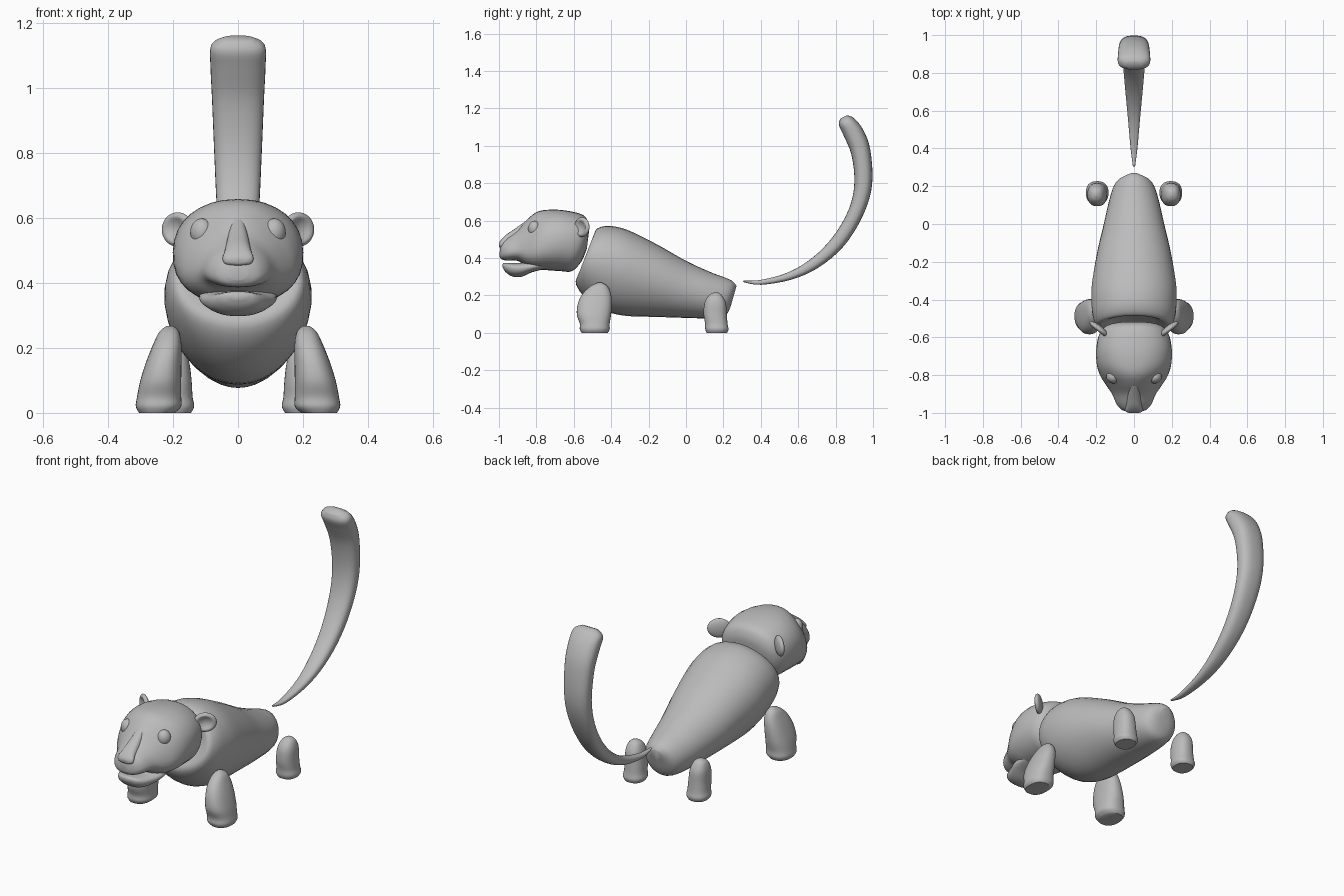
import bpy, bmesh, math
from mathutils import Vector, Matrix

cube = bpy.data.objects.get("Cube")
if cube:
    bpy.data.objects.remove(cube, do_unlink=True)

clay = bpy.data.materials.new("clay_grey")
clay.use_nodes = True
GREY = (0.5, 0.5, 0.5, 1)
clay.diffuse_color = GREY
clay.node_tree.nodes["Principled BSDF"].inputs["Base Color"].default_value = GREY


def finish(name, bm, mirrored=False):
    """Turn a bmesh into a smooth object, optionally paired across x."""
    bmesh.ops.recalc_face_normals(bm, faces=bm.faces)
    mesh = bpy.data.meshes.new(name)
    bm.to_mesh(mesh)
    bm.free()
    mesh.materials.append(clay)
    obj = bpy.data.objects.new(name, mesh)
    bpy.context.collection.objects.link(obj)
    if mirrored:
        obj.modifiers.new("pair", "MIRROR").use_axis[0] = True
    bpy.ops.object.select_all(action="DESELECT")
    obj.select_set(True)
    bpy.context.view_layer.objects.active = obj
    bpy.ops.object.shade_smooth_by_angle(angle=math.radians(50))
    return obj


def smooth_rows(rows, steps=4):
    """Catmull-Rom interpolation between rows of numbers."""
    out = []
    last = len(rows) - 1
    for i in range(last):
        a, b, c, d = rows[max(i - 1, 0)], rows[i], rows[i + 1], rows[min(i + 2, last)]
        for s in range(steps):
            t = s / steps
            out.append([q + t / 2 * (r - p + t * (2 * p - 5 * q + 4 * r - e
                        + t * (3 * (q - r) + e - p)))
                        for p, q, r, e in zip(a, b, c, d)])
    return out + [list(rows[-1])]


def loft(name, rings, power=1.0, mirrored=False, sides=32):
    """Skin rings given as (centre, half axis, half width along x, egg factor)."""
    bm = bmesh.new()
    loops = []
    for centre, axis, width, egg in rings:
        loop = []
        for j in range(sides):
            t = math.tau * j / sides
            c, s = math.cos(t), math.sin(t)
            c2 = math.copysign(abs(c) ** power, c)
            s2 = math.copysign(abs(s) ** power, s)
            across = Vector((width * s2 * (1 + egg * c), 0, 0))
            loop.append(bm.verts.new(centre + axis * c2 + across))
        loops.append(loop)
    for a, b in zip(loops, loops[1:]):
        for j in range(sides):
            k = (j + 1) % sides
            bm.faces.new((a[j], a[k], b[k], b[j]))
    bm.faces.new(loops[0])
    bm.faces.new(loops[-1])
    return finish(name, bm, mirrored)


def profile_loft(name, rows, power=1.0):
    """Rows: top y, top z, bottom y, bottom z, half width, egg factor."""
    rings = []
    for y1, z1, y2, z2, w, egg in smooth_rows(rows):
        top, low = Vector((0, y1, z1)), Vector((0, y2, z2))
        rings.append(((top + low) / 2, (top - low) / 2, w, egg))
    return loft(name, rings, power)


def leg(name, rows):
    """Rows: centre x, y, z, half width, half depth."""
    rings = [(Vector((x, y, z)), Vector((0, ry, 0)), rx, 0)
             for x, y, z, rx, ry in smooth_rows(rows)]
    return loft(name, rings, 0.85, mirrored=True)


# Body: slanted neck opening, deep chest, low rump
profile_loft("body", [
    (-.47, .5, -.55, .33, .11, 0),
    (-.485, .545, -.59, .275, .185, 0),
    (-.45, .568, -.55, .2, .215, .05),
    (-.39, .57, -.45, .125, .225, .1),
    (-.3, .545, -.33, .092, .222, .1),
    (-.15, .47, -.15, .085, .195, .05),
    (0, .385, 0, .08, .16, 0),
    (.13, .325, .13, .077, .13, 0),
    (.21, .295, .2, .085, .105, 0),
    (.25, .275, .23, .12, .075, 0),
    (.27, .25, .25, .18, .03, 0)])

# Head: round skull narrowing to a short muzzle
profile_loft("head", [
    (-.52, .53, -.53, .45, .06, 0),
    (-.52, .58, -.56, .38, .14, 0),
    (-.55, .63, -.61, .33, .182, 0),
    (-.65, .655, -.67, .33, .2, 0),
    (-.74, .658, -.74, .335, .197, -.1),
    (-.8, .645, -.8, .34, .175, -.25),
    (-.85, .605, -.85, .355, .142, -.35),
    (-.9, .55, -.9, .385, .11, -.35),
    (-.95, .515, -.955, .387, .09, -.25),
    (-.98, .49, -.985, .392, .065, -.15),
    (-.993, .465, -.998, .41, .03, 0)], 0.9)

# Lower jaw, leaving a thin gap for the mouth
profile_loft("jaw", [
    (-.72, .39, -.72, .35, .1, 0),
    (-.82, .385, -.82, .325, .12, 0),
    (-.89, .374, -.88, .3, .1, .15),
    (-.94, .374, -.93, .302, .08, .15),
    (-.97, .374, -.965, .325, .055, .1),
    (-.98, .368, -.98, .35, .025, 0)], 0.85)

# Nose bridge and pad
profile_loft("nose", [
    (-.84, .61, -.84, .5, .025, 0),
    (-.92, .553, -.91, .47, .036, 0),
    (-.965, .522, -.955, .45, .042, 0),
    (-.991, .495, -.988, .452, .047, 0),
    (-1, .48, -1, .46, .028, 0)], 0.8)

# Tail: thin at the root, widening into a broad raised tip
profile_loft("tail", [
    (.308, .28, .305, .272, .006, 0),
    (.4, .283, .4, .257, .018, 0),
    (.55, .325, .565, .285, .032, 0),
    (.68, .405, .71, .35, .045, 0),
    (.79, .52, .845, .465, .056, 0),
    (.87, .66, .945, .625, .066, 0),
    (.9, .8, .995, .79, .073, 0),
    (.885, .95, .985, .98, .08, 0),
    (.845, 1.05, .945, 1.09, .085, 0),
    (.818, 1.11, .895, 1.15, .083, 0),
    (.825, 1.145, .86, 1.163, .045, 0)], 0.8)

# Legs
leg("front_legs", [
    (.25, -.488, 0, .055, .07),
    (.245, -.488, .02, .07, .08),
    (.243, -.488, .05, .068, .08),
    (.238, -.492, .1, .063, .092),
    (.228, -.487, .16, .054, .09),
    (.218, -.477, .21, .044, .075),
    (.212, -.465, .25, .03, .045),
    (.21, -.46, .268, .01, .012)])
leg("hind_legs", [
    (.195, .165, 0, .05, .055),
    (.195, .165, .02, .06, .062),
    (.195, .162, .05, .055, .06),
    (.195, .156, .1, .052, .062),
    (.198, .156, .16, .047, .057),
    (.2, .157, .2, .032, .035),
    (.2, .16, .215, .01, .012)])


def ellipsoid(centre, size, turn):
    bm = bmesh.new()
    place = (Matrix.Translation(centre) @ Matrix.Rotation(turn, 4, "Z")
             @ Matrix.Diagonal((*size, 1)))
    bmesh.ops.create_uvsphere(bm, u_segments=32, v_segments=20, radius=1)
    return bm, place


# Eyes
bm, place = ellipsoid((.112, -.81, .557), (.036, .033, .042), math.radians(35))
bm.transform(place)
finish("eyes", bm, True)

# Ears: flattened discs, cupped on the front
bm, place = ellipsoid((.186, -.556, .565), (.06, .02, .053), math.radians(38))
for v in bm.verts:
    r = math.hypot(v.co.x, v.co.z)
    if v.co.y < 0 and r < 0.75:
        v.co.y += 1.1 * (1 - (r / 0.75) ** 2)
bm.transform(place)
finish("ears", bm, True)
